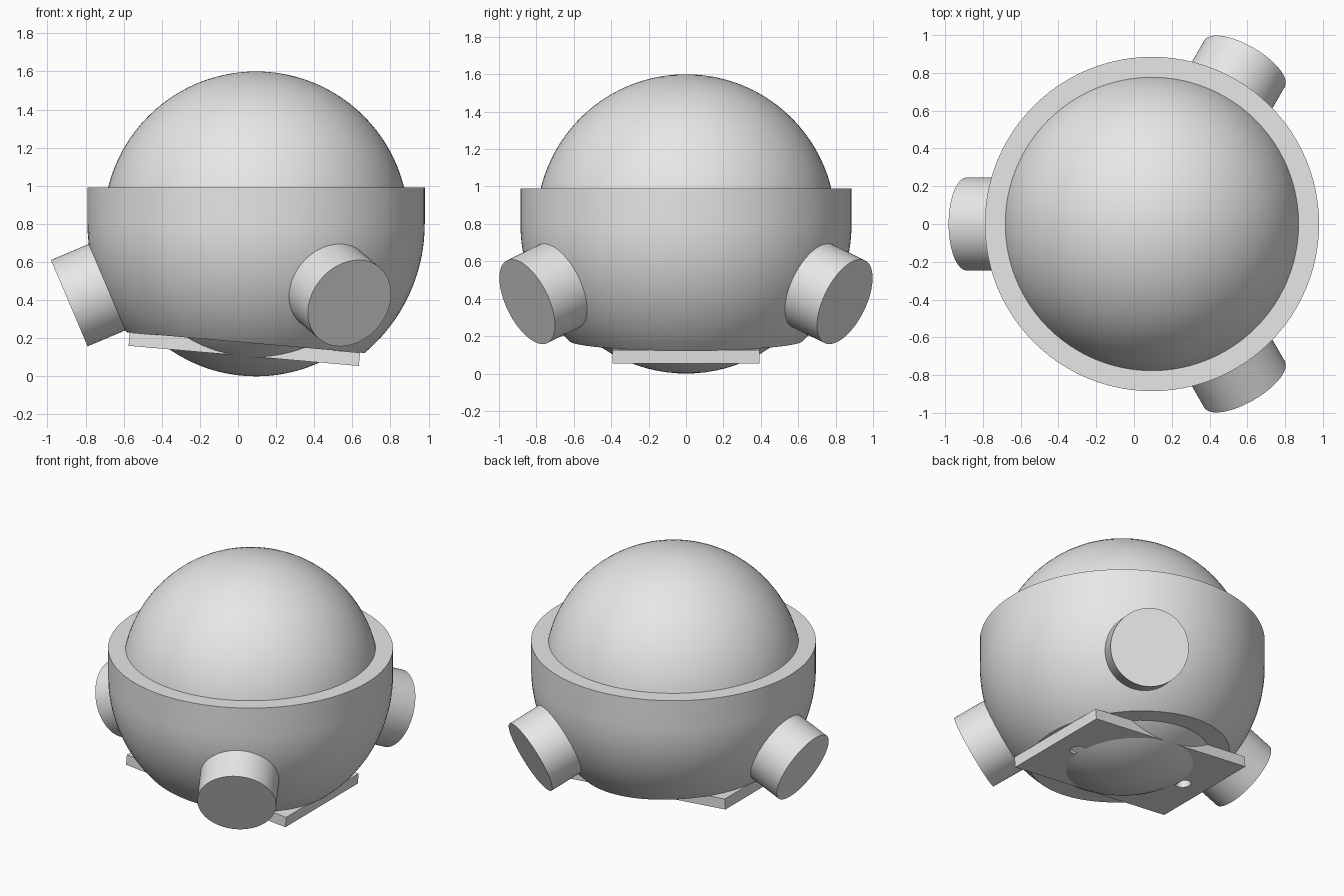
import bpy, bmesh
from math import sin, cos, pi, radians
from mathutils import Vector, Matrix

if "Cube" in bpy.data.objects:
    bpy.data.objects.remove(bpy.data.objects["Cube"])

CENTRE = Vector((0.095, 0, 0.8))
BALL_R, SHELL_R, CAVITY_R, RIM_Z = 0.8, 0.885, 0.79, 0.99
TILT = radians(5)
PLATE_CENTRE = Vector((0.033, 0, 0.1425))
PLATE_SIZE = (1.213, 0.785, 0.07)

grey = bpy.data.materials.new("plain grey")
grey.use_nodes = True
grey.diffuse_color = (0.8, 0.8, 0.8, 1)
grey.node_tree.nodes["Principled BSDF"].inputs["Base Color"].default_value = (0.8, 0.8, 0.8, 1)


def finish(obj, name, smooth=True):
    obj.name = obj.data.name = name
    obj.data.materials.append(grey)
    bpy.ops.object.select_all(action='DESELECT')
    obj.select_set(True)
    bpy.context.view_layer.objects.active = obj
    if smooth:
        bpy.ops.object.shade_smooth_by_angle(angle=radians(30))
    return obj


# Ball
bpy.ops.mesh.primitive_uv_sphere_add(segments=96, ring_count=48, radius=BALL_R, location=CENTRE)
finish(bpy.context.object, "ball")

# Bowl: lathe an open wall profile, then slice its bottom parallel to the plate
normal = Vector((sin(TILT), 0, cos(TILT)))
plate_top = PLATE_CENTRE + normal * PLATE_SIZE[2] / 2


def arc(radius, start, end, steps):
    angles = [start + (end - start) * i / steps for i in range(steps + 1)]
    return [(radius * sin(a), -radius * cos(a)) for a in angles]


rim = RIM_Z - CENTRE.z
cavity_end = pi / 2 + 0.24
profile = arc(SHELL_R, 0.25, pi / 2, 24) + [(SHELL_R, rim)]
inner = arc(CAVITY_R, cavity_end, 0.25, 30)
inner[0] = ((CAVITY_R ** 2 - rim ** 2) ** 0.5, rim)
profile += inner

bm = bmesh.new()
verts = [bm.verts.new(CENTRE + Vector((r, 0, z))) for r, z in profile]
edges = [bm.edges.new(pair) for pair in zip(verts, verts[1:])]
bmesh.ops.spin(bm, geom=verts + edges, cent=CENTRE, axis=(0, 0, 1), angle=2 * pi, steps=96)
bmesh.ops.remove_doubles(bm, verts=bm.verts[:], dist=0.0001)
bmesh.ops.bisect_plane(bm, geom=bm.verts[:] + bm.edges[:] + bm.faces[:], dist=0.00001,
                       plane_co=plate_top, plane_no=normal, clear_inner=True)
bmesh.ops.bridge_loops(bm, edges=[e for e in bm.edges if e.is_boundary])
bmesh.ops.recalc_face_normals(bm, faces=bm.faces[:])
mesh = bpy.data.meshes.new("bowl")
bm.to_mesh(mesh)
bm.free()
bowl = bpy.data.objects.new("bowl", mesh)
bpy.context.collection.objects.link(bowl)
finish(bowl, "bowl")

# Three stub feet pointing out and down from the ball centre
foot_start, foot_end = 0.83, 1.065
for name, turn in (("foot_right", 180), ("foot_front", 300), ("foot_back", 60)):
    a, drop = radians(turn), radians(23)
    axis = Vector((cos(a) * cos(drop), sin(a) * cos(drop), -sin(drop)))
    bpy.ops.mesh.primitive_cylinder_add(
        vertices=64, radius=0.246, depth=foot_end - foot_start,
        location=CENTRE + axis * (foot_start + foot_end) / 2,
        rotation=axis.to_track_quat('Z', 'Y').to_euler())
    finish(bpy.context.object, name)

# Tilted base plate with two screw holes
bpy.ops.mesh.primitive_cube_add(size=1, location=PLATE_CENTRE, rotation=(0, TILT, 0))
plate = bpy.context.object
plate.scale = PLATE_SIZE
bpy.ops.object.transform_apply(location=False, rotation=False, scale=True)
finish(plate, "base_plate", smooth=False)
for side in (-1, 1):
    spot = PLATE_CENTRE + Matrix.Rotation(TILT, 3, 'Y') @ Vector((side * 0.43, 0, 0))
    bpy.ops.mesh.primitive_cylinder_add(vertices=32, radius=0.048, depth=0.3,
                                        location=spot, rotation=(0, TILT, 0))
    cutter = bpy.context.object
    cutter.name = "screw_hole_cutter"
    cutter.hide_render = True
    cutter.hide_set(True)
    cut = plate.modifiers.new("screw hole", 'BOOLEAN')
    cut.operation = 'DIFFERENCE'
    cut.solver = 'EXACT'
    cut.object = cutter
